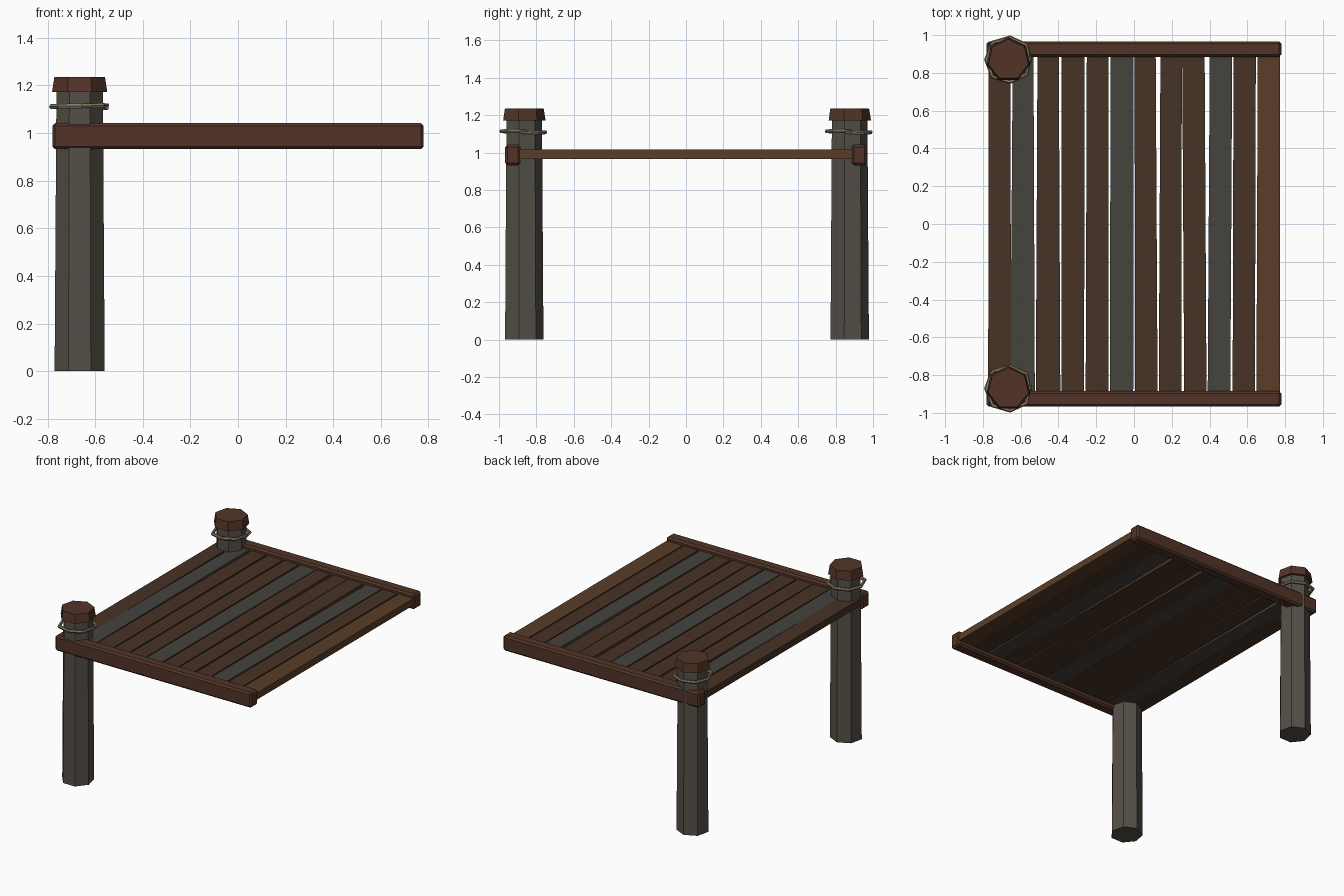
import bpy, bmesh
from math import cos, sin, pi, radians

if "Cube" in bpy.data.objects:
    bpy.data.objects.remove(bpy.data.objects["Cube"])


def material(name, rgb):
    m = bpy.data.materials.new(name)
    m.diffuse_color = (*rgb, 1)
    m.use_nodes = True
    m.node_tree.nodes["Principled BSDF"].inputs["Base Color"].default_value = m.diffuse_color
    return m


BEAM = material("red_brown_wood", (0.085, 0.034, 0.021))
PLANK = material("brown_wood", (0.062, 0.032, 0.018))
LIGHT = material("light_brown_wood", (0.10, 0.048, 0.022))
GREY = material("weathered_wood", (0.06, 0.056, 0.047))
POST = material("post_wood", (0.09, 0.08, 0.064))
ROPE = material("rope_fibre", (0.24, 0.2, 0.125))


def add_object(name, bm, mat):
    bmesh.ops.recalc_face_normals(bm, faces=bm.faces)
    me = bpy.data.meshes.new(name)
    bm.to_mesh(me)
    bm.free()
    me.materials.append(mat)
    ob = bpy.data.objects.new(name, me)
    bpy.context.collection.objects.link(ob)
    return ob


def prism(name, outline, z0, z1, mat, bevel=0):
    """Extrude a flat outline between two heights."""
    bm = bmesh.new()
    face = bm.faces.new([bm.verts.new((x, y, z0)) for x, y in outline])
    new = bmesh.ops.extrude_face_region(bm, geom=[face])["geom"]
    for v in new:
        if isinstance(v, bmesh.types.BMVert):
            v.co.z = z1
    ob = add_object(name, bm, mat)
    if bevel:
        mod = ob.modifiers.new("Bevel", "BEVEL")
        mod.width, mod.segments = bevel, 1
    return ob


def tapered(name, x, y, z0, z1, r0, r1, mat):
    """Seven-sided tapered log with one corner towards +y."""
    bm = bmesh.new()
    rings = [[bm.verts.new((x + r * sin(2 * pi * i / 7), y + r * cos(2 * pi * i / 7), z))
              for i in range(7)] for z, r in ((z0, r0), (z1, r1))]
    for ring in rings:
        bm.faces.new(ring)
    for i in range(7):
        j = (i + 1) % 7
        bm.faces.new((rings[0][i], rings[0][j], rings[1][j], rings[1][i]))
    return add_object(name, bm, mat)


def rope(name, x, y, z):
    """One turn of rope whose ends overlap on the +x side."""
    n, sides, bm, rings = 9, 6, bmesh.new(), []
    for k in range(n):
        t = k / (n - 1)
        a = radians(-8 + 376 * t)
        rad = 0.119 + (0.004 if k % 2 else -0.002)
        zc = z - 0.006 + 0.012 * t
        thick = 0.008 if k in (0, n - 1) else 0.0115
        rings.append([bm.verts.new((
            x + (rad + thick * cos(2 * pi * s / sides)) * cos(a),
            y + (rad + thick * cos(2 * pi * s / sides)) * sin(a),
            zc + thick * sin(2 * pi * s / sides))) for s in range(sides)])
    for a, b in zip(rings, rings[1:]):
        for s in range(sides):
            t = (s + 1) % sides
            bm.faces.new((a[s], a[t], b[t], b[s]))
    bm.faces.new(rings[0])
    bm.faces.new(rings[-1])
    return add_object(name, bm, ROPE)


# Posts with caps and rope, and the side beams
for side, s in (("front", -1), ("back", 1)):
    px, py = -0.665, s * 0.87
    tapered(side + "_post", px, py, 0, 1.18, 0.108, 0.1, POST)
    tapered(side + "_post_cap", px, py, 1.172, 1.236, 0.119, 0.109, BEAM)
    rope(side + "_rope", px, py, 1.111)
    y0, y1 = sorted((s * 0.885, s * 0.967))
    prism(side + "_beam", [(-0.78, y0), (0.78, y0), (0.78, y1), (-0.78, y1)],
          0.932, 1.042, BEAM, 0.012)

# Deck planks: left and right edge at the back, then at the front
planks = [
    (-0.770, -0.655, -0.772, -0.650), (-0.642, -0.532, -0.655, -0.525),
    (-0.511, -0.398, -0.520, -0.390), (-0.384, -0.262, -0.384, -0.264),
    (-0.250, -0.136, -0.256, -0.134), (-0.124, -0.002, -0.128, -0.004),
    (0.003, 0.115, 0.006, 0.125), (0.140, 0.253, 0.131, 0.252),
    (0.255, 0.374, 0.266, 0.384), (0.401, 0.520, 0.390, 0.510),
    (0.527, 0.645, 0.522, 0.640), (0.655, 0.774, 0.648, 0.774),
]
for i, (bl, br, fl, fr) in enumerate(planks):
    mat = GREY if i in (1, 5, 9) else LIGHT if i == 11 else PLANK
    prism(f"deck_plank_{i + 1}", [(fl, -0.9), (fr, -0.9), (br, 0.9), (bl, 0.9)],
          0.966, 1.015, mat)
